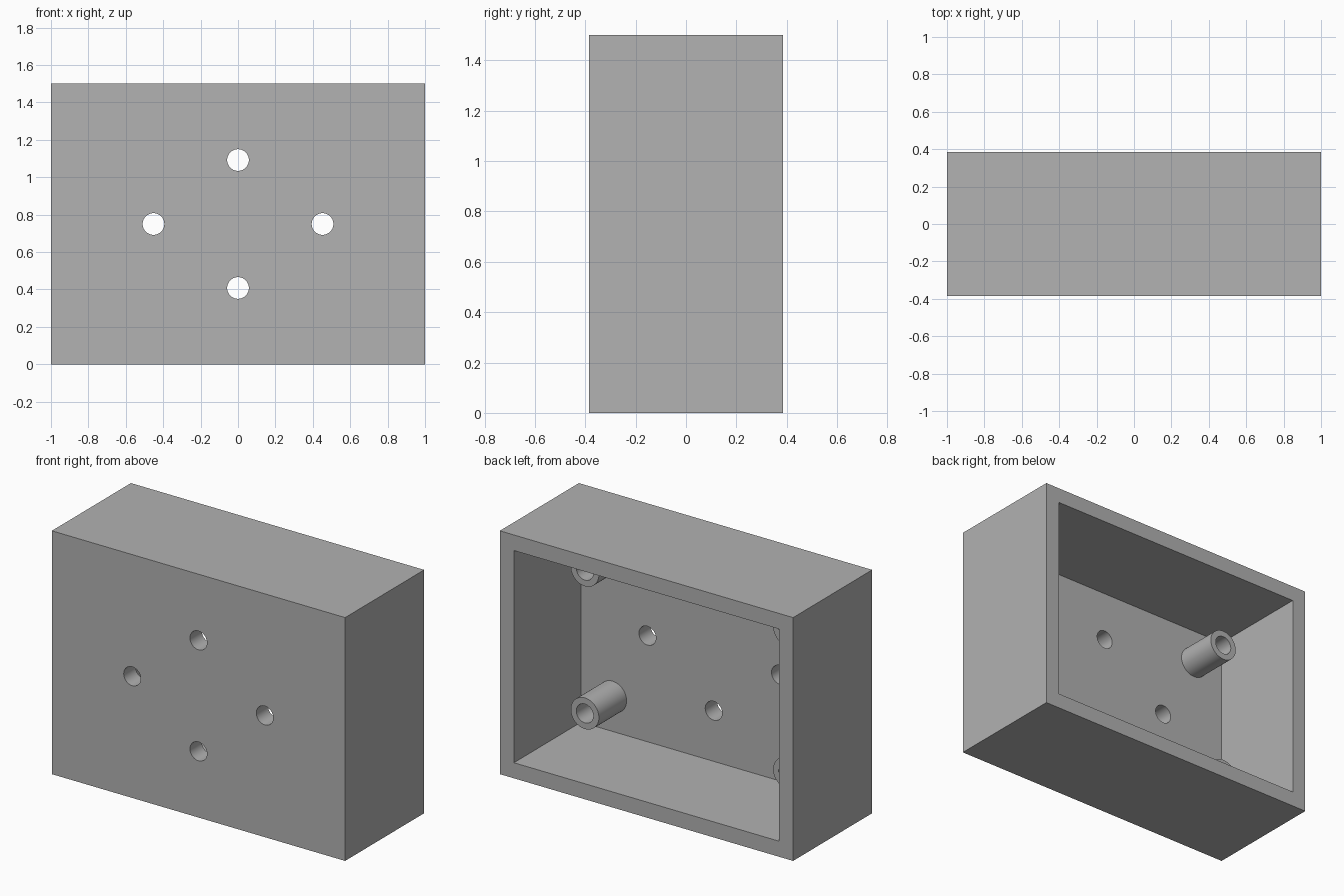
import bpy
import bmesh
from math import pi, radians
from mathutils import Matrix, Vector

W, D, H = 2.0, 0.77, 1.5          # outer size
WALL, FRONT = 0.096, 0.115        # side walls and front plate
HOLE_R, POST_R, POST_LEN = 0.058, 0.096, 0.27
SEGMENTS = 48
MID = H / 2
INNER_Y = -D / 2 + FRONT          # inside face of the front plate

if "Cube" in bpy.data.objects:
    bpy.data.objects.remove(bpy.data.objects["Cube"], do_unlink=True)

grey = bpy.data.materials.new("plain grey")
grey.use_nodes = True
colour = (0.445, 0.445, 0.445, 1)
grey.diffuse_color = colour
grey.node_tree.nodes["Principled BSDF"].inputs["Base Color"].default_value = colour


def make_object(name, bm):
    bmesh.ops.recalc_face_normals(bm, faces=bm.faces)
    mesh = bpy.data.meshes.new(name)
    bm.to_mesh(mesh)
    bm.free()
    mesh.materials.append(grey)
    obj = bpy.data.objects.new(name, mesh)
    bpy.context.collection.objects.link(obj)
    return obj


def box(name, size, centre):
    bm = bmesh.new()
    bmesh.ops.create_cube(bm, size=1, matrix=Matrix.Translation(centre) @ Matrix.Diagonal((*size, 1)))
    return make_object(name, bm)


def select_only(obj):
    bpy.ops.object.select_all(action="DESELECT")
    obj.select_set(True)
    bpy.context.view_layer.objects.active = obj


def cut(obj, cutter):
    cutter.hide_render = True
    mod = obj.modifiers.new("cut", "BOOLEAN")
    mod.operation, mod.solver, mod.object = "DIFFERENCE", "EXACT", cutter
    select_only(obj)
    bpy.ops.object.modifier_apply(modifier=mod.name)
    bpy.data.objects.remove(cutter, do_unlink=True)


def smooth(obj):
    select_only(obj)
    bpy.ops.object.shade_smooth_by_angle(angle=radians(30))


# Shell, open at the back
shell = box("box_shell", (W, D, H), (0, 0, MID))
cut(shell, box("cavity", (W - 2 * WALL, D, H - 2 * WALL), (0, FRONT, MID)))

# Four through holes in a diamond on the front plate
bm = bmesh.new()
for x, z in ((0.452, 0), (-0.452, 0), (0, 0.342), (0, -0.342)):
    place = Matrix.Translation((x, -D / 2 + FRONT / 2, MID + z)) @ Matrix.Rotation(pi / 2, 4, "X")
    bmesh.ops.create_cone(bm, cap_ends=True, segments=SEGMENTS, radius1=HOLE_R,
                          radius2=HOLE_R, depth=FRONT * 2, matrix=place)
cut(shell, make_object("hole_cutter", bm))
smooth(shell)


# Hollow screw posts standing on the inside of the front plate
def post(name, x, z):
    bm = bmesh.new()
    profile = [(HOLE_R, 0), (HOLE_R, POST_LEN), (POST_R, POST_LEN), (POST_R, 0)]
    verts = [bm.verts.new((x + r, INNER_Y + y, z)) for r, y in profile]
    edges = [bm.edges.new(pair) for pair in zip(verts, verts[1:])]
    bmesh.ops.spin(bm, geom=verts + edges, cent=Vector((x, 0, z)), axis=(0, 1, 0),
                   angle=2 * pi, steps=SEGMENTS, use_duplicate=False)
    bmesh.ops.remove_doubles(bm, verts=bm.verts, dist=0.0005)
    smooth(make_object(name, bm))


for side, sx in (("left", 1), ("right", -1)):
    for level, sz in (("upper", 1), ("lower", -1)):
        post(f"{level}_{side}_post", sx * 0.69, MID + sz * 0.44)
